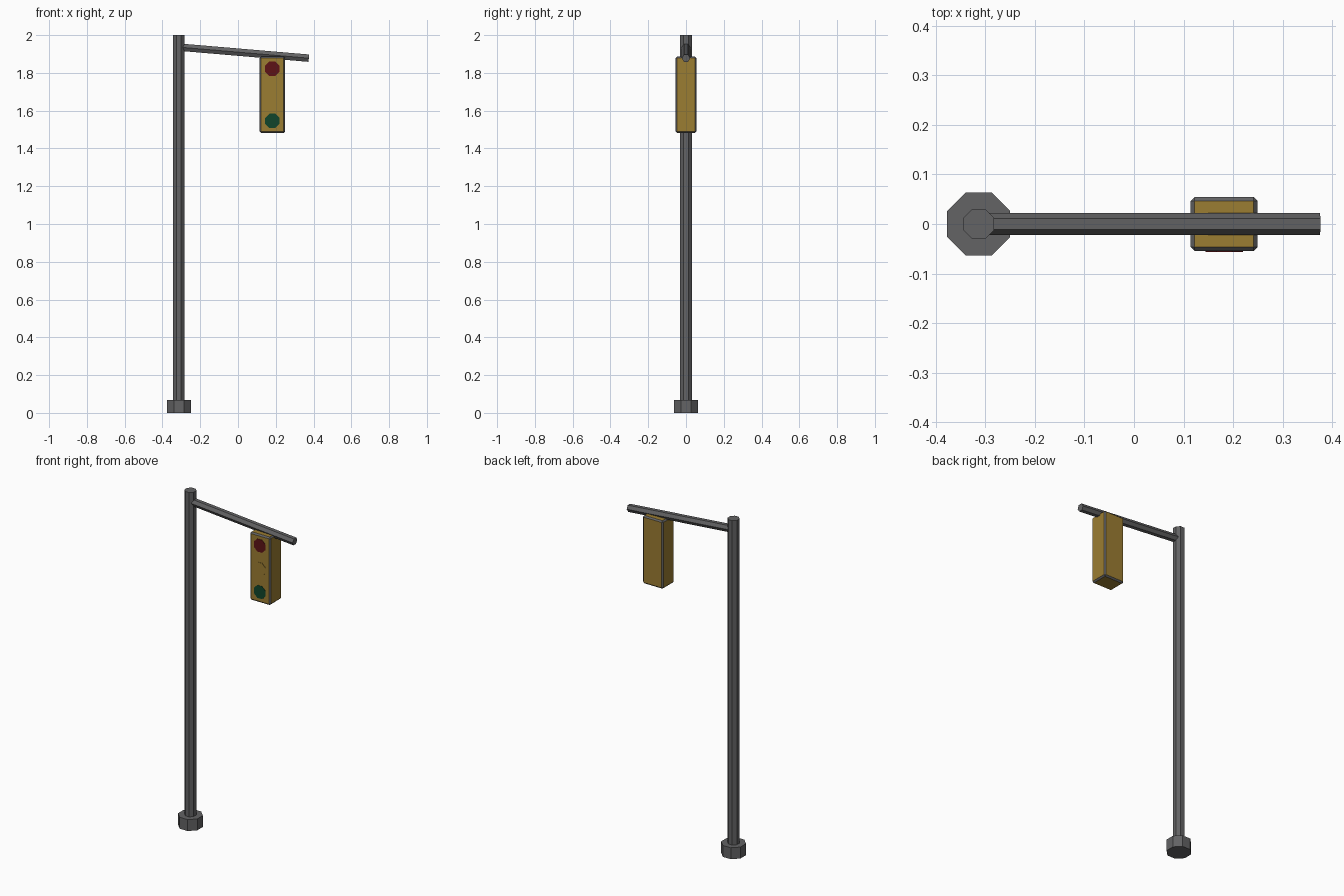
import bpy, bmesh, math
from mathutils import Vector, Matrix

if "Cube" in bpy.data.objects:
    bpy.data.objects.remove(bpy.data.objects["Cube"])


def material(name, rgb):
    m = bpy.data.materials.new(name)
    m.diffuse_color = (*rgb, 1)
    m.use_nodes = True
    m.node_tree.nodes["Principled BSDF"].inputs["Base Color"].default_value = m.diffuse_color
    return m


GREY = material("dark grey metal", (0.125, 0.125, 0.128))
YELLOW = material("housing yellow", (0.33, 0.205, 0.032))
RED = material("signal red", (0.11, 0.006, 0.008))
GREEN = material("signal green", (0.005, 0.06, 0.024))


def finish(name, bm, mats):
    me = bpy.data.meshes.new(name)
    bm.to_mesh(me)
    bm.free()
    for m in mats:
        me.materials.append(m)
    ob = bpy.data.objects.new(name, me)
    bpy.context.collection.objects.link(ob)
    return ob


def prism(name, start, end, sides, apothem, mat, turn):
    """Flat-sided rod between two points; turn rotates its cross-section."""
    a, b = Vector(start), Vector(end)
    d = b - a
    bm = bmesh.new()
    r = apothem / math.cos(math.pi / sides)
    bmesh.ops.create_cone(bm, cap_ends=True, segments=sides, radius1=r, radius2=r, depth=d.length)
    z = d.normalized()
    x = Vector((1, 0, 0)) if abs(z.x) < 0.5 else Vector((0, 1, 0))
    x = (x - z * x.dot(z)).normalized()
    frame = Matrix((x, z.cross(x), z)).transposed().to_4x4()
    bm.transform(Matrix.Translation((a + b) / 2) @ frame @ Matrix.Rotation(turn, 4, 'Z'))
    return finish(name, bm, [mat])


# Post, foot and sloping arm
PX = -0.3135
FLAT8 = math.pi / 8
prism("base", (PX, 0, 0), (PX, 0, 0.068), 8, 0.0635, GREY, FLAT8)
prism("pole", (PX, 0, 0.03), (PX, 0, 2.0), 8, 0.0305, GREY, FLAT8)
prism("arm", (PX, 0, 1.9365), (0.375, 0, 1.878), 6, 0.0195, GREY, math.pi / 6)

# Signal housing: yellow panels with grey bevelled edges
CX, CZ = 0.182, 1.684
bm = bmesh.new()
bmesh.ops.create_cube(bm, size=1)
bm.transform(Matrix.Translation((CX, 0, CZ)) @ Matrix.Diagonal((0.135, 0.109, 0.405, 1)))
bmesh.ops.bevel(bm, geom=bm.edges[:], offset=0.008, offset_type='OFFSET',
                segments=1, profile=0.5, affect='EDGES')
bm.normal_update()
for f in bm.faces:
    f.material_index = 0 if max(abs(c) for c in f.normal) > 0.99 else 1
finish("signal_housing", bm, [YELLOW, GREY])

# Thin octagonal lamps on the front
for name, dz, mat in (("red_lamp", 0.138, RED), ("amber_lamp", 0, YELLOW), ("green_lamp", -0.138, GREEN)):
    prism(name, (CX, -0.053, CZ + dz), (CX, -0.0565, CZ + dz), 8, 0.038, mat, FLAT8)
